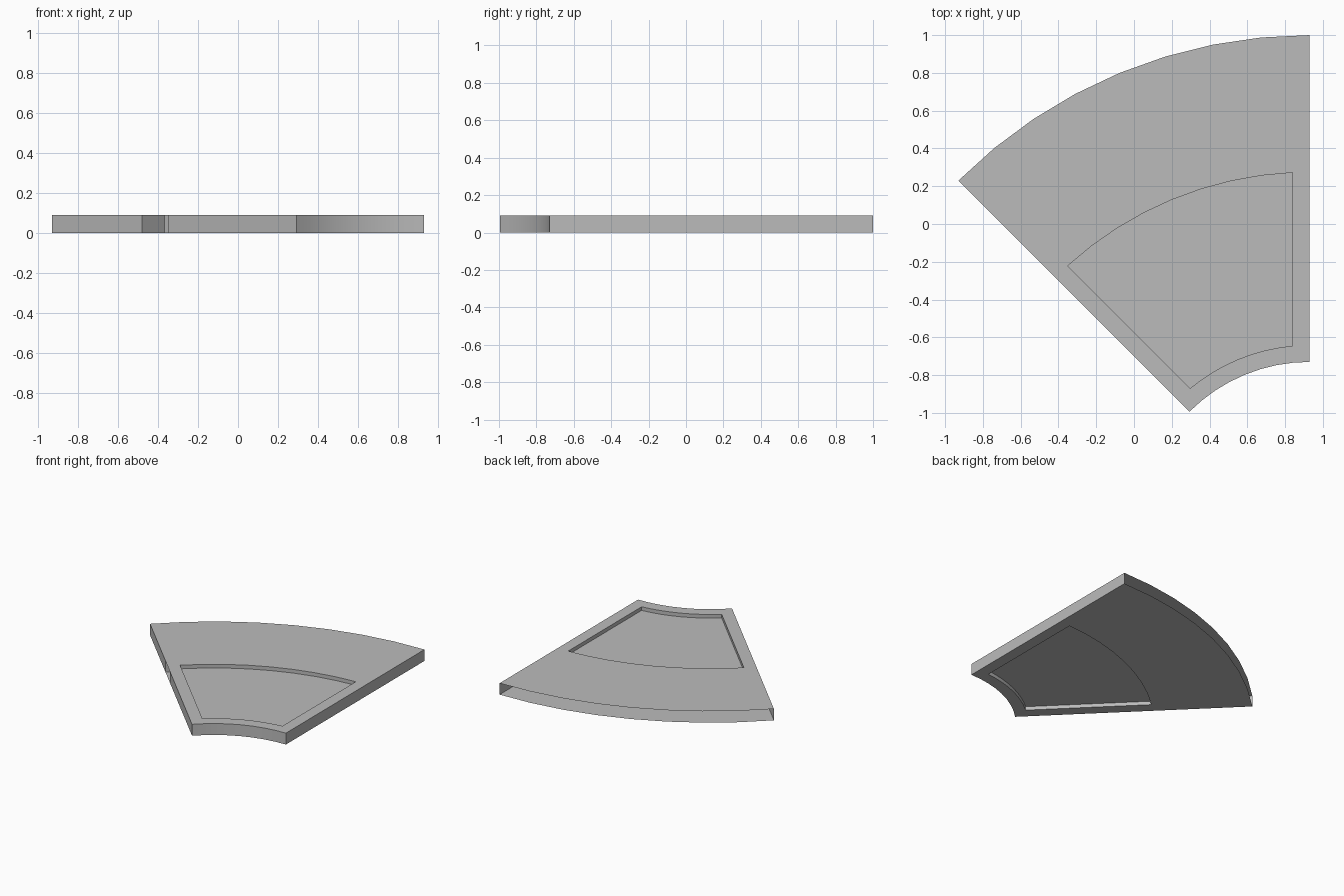
import bpy, bmesh, math

cube = bpy.data.objects.get("Cube")
if cube:
    bpy.data.objects.remove(cube, do_unlink=True)

# Main sizes of the curved wedge
CX, CY = 0.93, -1.63          # centre of the arcs
R_IN, R_OUT = 0.90, 2.63      # body radii
P_IN, P_OUT = 0.989, 1.904    # recess radii
MARGIN = 0.09                 # recess distance from the straight sides
H, DEPTH = 0.09, 0.029        # body height, recess depth
SEG = 8
SWEEP = math.pi / 4
S = math.sqrt(0.5)


def arc(r, margin=0.0):
    """Points on an arc, kept a set distance away from both straight sides."""
    a = math.asin(margin / r)
    out = []
    for i in range(SEG + 1):
        t = a + (SWEEP - 2 * a) * i / SEG
        out.append((CX - r * math.sin(t), CY + r * math.cos(t)))
    return out


def slanted(along, depth=0.0):
    """Point measured along the slanted side and inward from it."""
    return (CX + S * (depth - along), CY + S * (along + depth))


# Matching outlines: outer arc, slanted side, inner arc, straight side
SLOT = (1.995, 1.81)
outline = arc(R_OUT) + [slanted(a) for a in SLOT] + arc(R_IN)[::-1]
recess = (arc(P_OUT, MARGIN) + [slanted(a, MARGIN) for a in (1.75, 1.55)]
          + arc(P_IN, MARGIN)[::-1])
N = len(outline)

bm = bmesh.new()


def loop(points, z):
    return [bm.verts.new((x, y, z)) for x, y in points]


def wall(low, high, k):
    j = (k + 1) % len(low)
    bm.faces.new((low[k], low[j], high[j], high[k]))


# Top and bottom plates, each with a shallow recess
rims = []
for z, floor_z in ((0.0, DEPTH), (H, H - DEPTH)):
    rim, lip, floor = loop(outline, z), loop(recess, z), loop(recess, floor_z)
    for k in range(N):
        wall(rim, lip, k)
        wall(lip, floor, k)
    bm.faces.new(floor)
    rims.append(rim)

# Side walls: the outer arc stays open, the slanted side has a slot
for k in range(SEG, N):
    if k != SEG + 1:
        wall(rims[0], rims[1], k)

# Socket walls behind the slot
path = [slanted(a, d) for a, d in
        ((1.995, 0), (1.995, 0.2), (1.92, 0.2), (1.92, 0.085), (1.81, 0.085), (1.81, 0))]
low, high = loop(path, 0.0), loop(path, H)
for k in range(len(path) - 1):
    wall(low, high, k)

bmesh.ops.remove_doubles(bm, verts=bm.verts, dist=1e-5)
bmesh.ops.recalc_face_normals(bm, faces=bm.faces)
# Make the upward plate face up
top = max(bm.faces, key=lambda f: f.calc_center_median().z)
if top.normal.z < 0:
    bmesh.ops.reverse_faces(bm, faces=bm.faces)

mesh = bpy.data.meshes.new("curved_wedge_tile")
bm.to_mesh(mesh)
bm.free()
tile = bpy.data.objects.new("curved_wedge_tile", mesh)
bpy.context.collection.objects.link(tile)

# Plain grey
grey = bpy.data.materials.new("plain_grey")
grey.use_nodes = True
colour = (0.5, 0.5, 0.5, 1.0)
grey.diffuse_color = colour
grey.node_tree.nodes["Principled BSDF"].inputs["Base Color"].default_value = colour
mesh.materials.append(grey)

# Smooth arcs, sharp corners
bpy.ops.object.select_all(action='DESELECT')
tile.select_set(True)
bpy.context.view_layer.objects.active = tile
bpy.ops.object.shade_smooth_by_angle(angle=math.radians(30))
